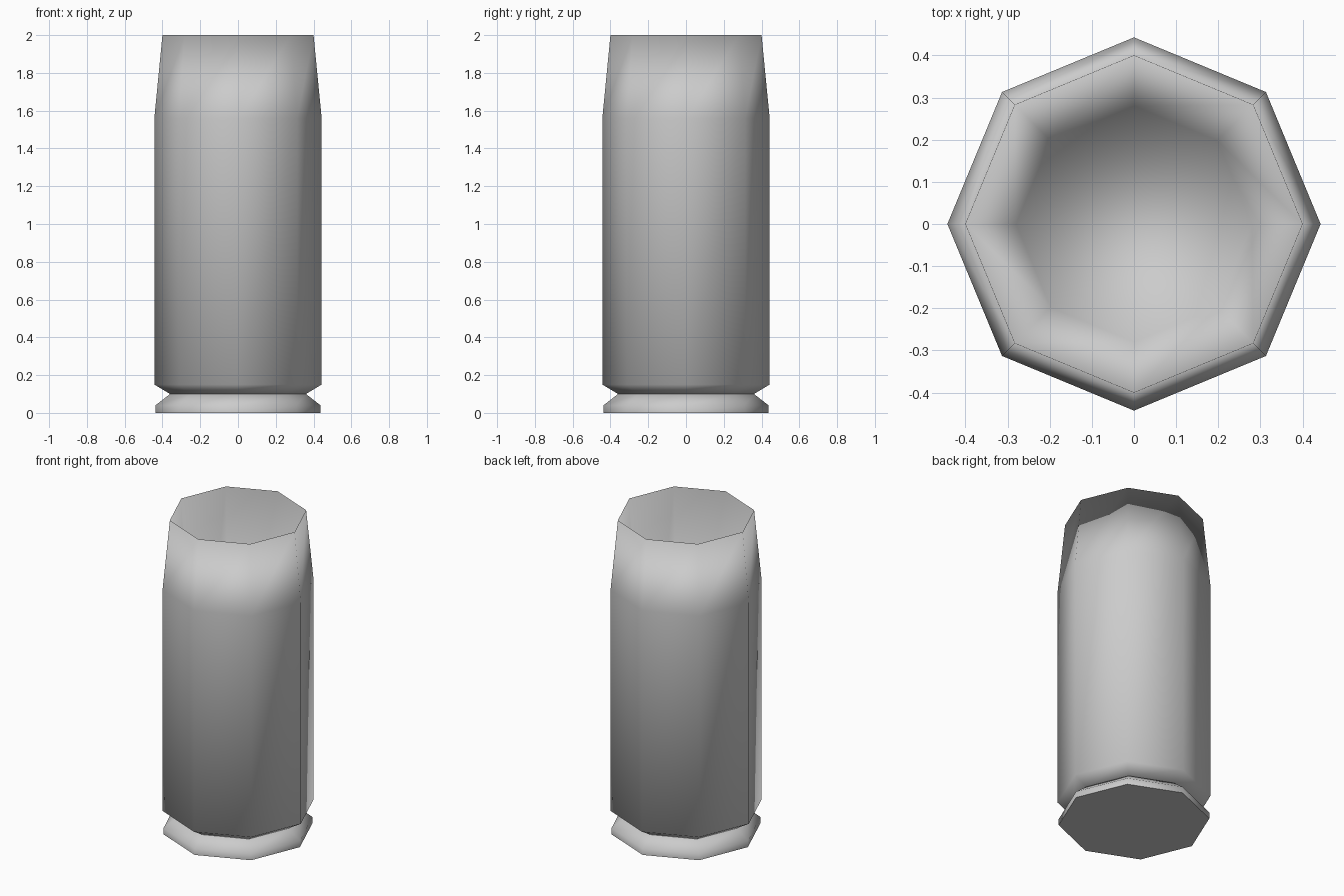
import bpy, bmesh
from math import cos, sin, pi

SIDES = 8

cube = bpy.data.objects.get("Cube")
if cube:
    bpy.data.objects.remove(cube, do_unlink=True)

metal = bpy.data.materials.new("plain_grey")
metal.use_nodes = True
grey = (0.6, 0.6, 0.6, 1)
metal.diffuse_color = grey
metal.node_tree.nodes["Principled BSDF"].inputs["Base Color"].default_value = grey


def lathe(name, profile, flat_bottom=False):
    """Turn a (radius, height) profile into an eight-sided solid capped at both ends."""
    bm = bmesh.new()
    rings = [[bm.verts.new((r * cos(2 * pi * i / SIDES), r * sin(2 * pi * i / SIDES), z))
              for i in range(SIDES)] for r, z in profile]
    for low, high in zip(rings, rings[1:]):
        for i in range(SIDES):
            j = (i + 1) % SIDES
            bm.faces.new((low[i], low[j], high[j], high[i]))
    bottom = bm.faces.new(rings[0][::-1])
    bm.faces.new(rings[-1])
    for face in bm.faces:
        face.smooth = True
    if flat_bottom:
        bottom.smooth = False
        for edge in bottom.edges:
            edge.smooth = False
    mesh = bpy.data.meshes.new(name)
    bm.to_mesh(mesh)
    bm.free()
    mesh.materials.append(metal)
    obj = bpy.data.objects.new(name, mesh)
    bpy.context.collection.objects.link(obj)
    return obj


# Flanged foot with a sloped upper edge
lathe("base_flange", [(0.437, 0), (0.437, 0.04), (0.36, 0.1)], flat_bottom=True)

# Hollow body: chamfer, straight wall, tapered neck, then the inner wall down to the floor
lathe("hollow_body", [(0.36, 0.1), (0.443, 0.15), (0.443, 1.56), (0.4, 2),
                      (0.28, 0.4)])
